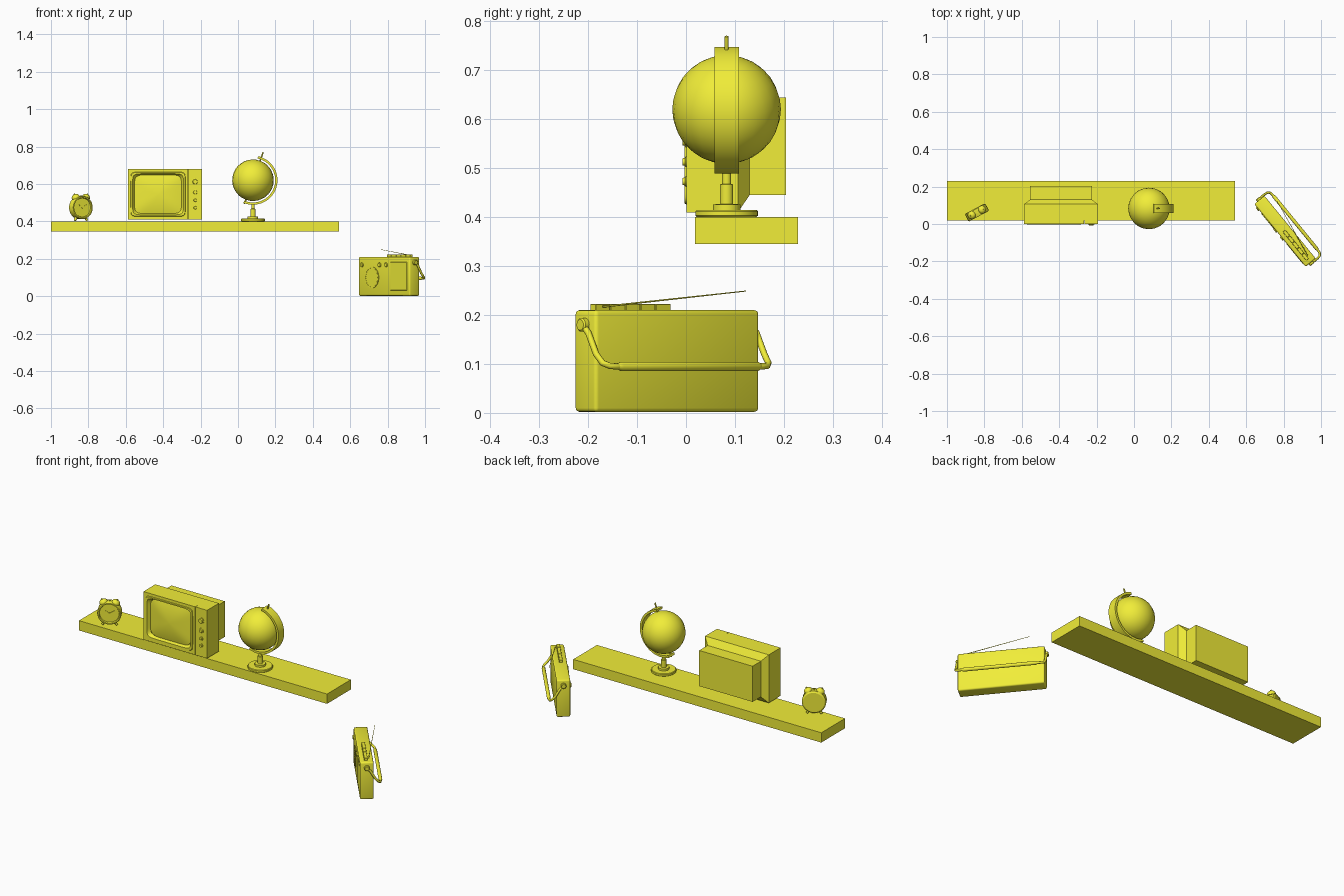
import bpy, bmesh, math
from math import sin, cos, pi, radians
from mathutils import Matrix, Vector

if "Cube" in bpy.data.objects:
    bpy.data.objects.remove(bpy.data.objects["Cube"])

YELLOW = bpy.data.materials.new("yellow")
YELLOW.diffuse_color = (0.88, 0.85, 0.04, 1)
YELLOW.use_nodes = True
YELLOW.node_tree.nodes["Principled BSDF"].inputs["Base Color"].default_value = YELLOW.diffuse_color
I = Matrix.Identity(4)
T = lambda x, y, z: Matrix.Translation((x, y, z))
R = lambda deg, axis: Matrix.Rotation(radians(deg), 4, axis)
FRONT = R(90, 'X')      # turns a lathe axis towards -y
SIDE = R(90, 'Y')       # turns a lathe axis towards +x


def finish(name, bm, m=I):
    bmesh.ops.recalc_face_normals(bm, faces=bm.faces)
    me = bpy.data.meshes.new(name)
    bm.to_mesh(me)
    bm.free()
    ob = bpy.data.objects.new(name, me)
    bpy.context.collection.objects.link(ob)
    ob.matrix_world = m
    me.materials.append(YELLOW)
    return ob


def box(name, lo, hi, m=I, bevel=0, segs=2):
    bm = bmesh.new()
    lo, hi = Vector(lo), Vector(hi)
    bmesh.ops.create_cube(bm, size=1, matrix=Matrix.Translation((lo + hi) / 2) @ Matrix.Diagonal((*(hi - lo), 1)))
    if bevel:
        bmesh.ops.bevel(bm, geom=bm.edges[:], offset=bevel, segments=segs, profile=0.5, affect='EDGES')
    return finish(name, bm, m)


def loft(name, loops, m=I, caps=True):
    bm = bmesh.new()
    rows = [[bm.verts.new(p) for p in loop] for loop in loops]
    n = len(rows[0])
    for a, b in zip(rows, rows[1:]):
        for i in range(n):
            j = (i + 1) % n
            bm.faces.new((a[i], a[j], b[j], b[i]))
    if caps:
        bm.faces.new(rows[0])
        bm.faces.new(rows[-1])
    return finish(name, bm, m)


def lathe(name, profile, m=I, n=32):
    return loft(name, [[(max(r, 1e-4) * cos(2 * pi * i / n), max(r, 1e-4) * sin(2 * pi * i / n), h)
                        for i in range(n)] for r, h in profile], m)


def tube(name, pts, radius, m=I, tip=1.0):
    cu = bpy.data.curves.new(name, 'CURVE')
    cu.dimensions = '3D'
    cu.bevel_depth = radius
    cu.bevel_resolution = 2
    cu.use_fill_caps = True
    sp = cu.splines.new('POLY')
    sp.points.add(len(pts) - 1)
    for p, co in zip(sp.points, pts):
        p.co = (*co, 1)
    sp.points[-1].radius = tip
    cu.materials.append(YELLOW)
    ob = bpy.data.objects.new(name, cu)
    bpy.context.collection.objects.link(ob)
    ob.matrix_world = m
    return ob


# Shelf
box("shelf", (-1, 0.018, 0.345), (0.54, 0.229, 0.40))

# Television: cabinet with a tapered step to the back housing
def rect(dx, dz, y):
    return [(x, y, z) for x, z in ((-0.588 + dx, 0.41 + dz), (-0.193 - dx, 0.41 + dz),
                                   (-0.193 - dx, 0.68 - dz), (-0.588 + dx, 0.68 - dz))]
loft("television_cabinet", [rect(0, 0, 0.02), rect(0, 0, 0.106), rect(0.032, 0.035, 0.13), rect(0.032, 0.035, 0.204)])
box("television_control_panel", (-0.265, 0.001, 0.41), (-0.193, 0.02, 0.68))

# Screen surround and bulging tube
def squircle(hx, hz, e, y, n=64):
    f = lambda c: math.copysign(abs(c) ** (2 / e), c) if abs(c) > 1e-9 else 0
    return [(hx * f(cos(2 * pi * i / n)), y, hz * f(sin(2 * pi * i / n))) for i in range(n)]
TV = T(-0.4275, 0, 0.545)
loft("television_screen_surround", [squircle(0.1605, 0.135, 300, 0.02), squircle(0.1605, 0.135, 300, 0.001),
     squircle(0.146, 0.119, 14, 0.001), squircle(0.144, 0.117, 14, -0.003), squircle(0.136, 0.110, 10, -0.003),
     squircle(0.126, 0.104, 7, 0.014)], TV, caps=False)
loft("television_screen", [squircle(0.127 * s, 0.105 * s, 2 + 4 * s, 0.014 - 0.014 * (1 - s * s))
     for s in (1, 0.9, 0.75, 0.55, 0.3, 0.05)], TV)
for i, (z, r) in enumerate(((0.612, 0.018), (0.556, 0.014), (0.513, 0.011), (0.473, 0.011))):
    lathe("television_knob_%d" % i, [(r, 0), (r, 0.002), (r * 0.75, 0.003), (r * 0.65, 0.008), (0, 0.008)],
          T(-0.229, 0.001, z) @ FRONT, 20)

# Globe: ball, meridian arm, axle and stand
GX, GY, GZ = 0.08, 0.083, 0.62
bm = bmesh.new()
bmesh.ops.create_uvsphere(bm, u_segments=24, v_segments=16, radius=0.111)
finish("globe_ball", bm, T(GX, GY, GZ) @ R(20, 'Y'))
arc = []
for i in range(33):
    a = radians(78 - i * 191 / 32)
    arc.append([(r * cos(a), y, r * sin(a)) for r, y in
                ((0.119, -0.025), (0.131, -0.025), (0.131, 0.025), (0.119, 0.025))])
loft("globe_meridian_arm", arc, T(GX, GY, GZ))
lathe("globe_axle", [(0.004, -0.135), (0.004, 0.159)], T(GX, GY, GZ) @ R(20, 'Y'), 12)
lathe("globe_stand", [(0.06, 0.40), (0.064, 0.403), (0.064, 0.412), (0.061, 0.415), (0.028, 0.415), (0.028, 0.426),
      (0.0135, 0.427), (0.0135, 0.467), (0.009, 0.468), (0.009, 0.494)], T(GX, GY, 0))

# Alarm clock
CL = T(-0.84, 0.062, 0.474) @ R(28, 'Z')
lathe("clock_body", [(0, -0.023), (0.054, -0.023), (0.062, -0.018), (0.062, 0.018), (0.059, 0.023), (0.053, 0.023),
      (0.050, 0.015), (0.004, 0.015), (0.004, 0.019), (0, 0.019)], CL @ FRONT)
for name, deg, length in (("hour", -55, 0.024), ("minute", 60, 0.036)):
    box("clock_%s_hand" % name, (-0.0015, -0.0185, 0), (0.0015, -0.0165, length), CL @ R(deg, 'Y'))
for side, s in (("left", -1), ("right", 1)):
    lathe("clock_bell_" + side, [(0, 0), (0.022, 0), (0.0215, 0.006), (0.018, 0.012), (0.011, 0.017), (0.004, 0.019),
          (0.004, 0.023), (0, 0.023)], CL @ T(s * 0.031, 0, 0.053) @ R(s * 28, 'Y'), 20)
    lathe("clock_foot_" + side, [(0.006, -0.079), (0.008, -0.058), (0.008, -0.05)], CL @ R(-s * 28, 'Y'), 12)
tube("clock_hammer", [(0, 0, 0.058), (0, 0, 0.068)], 0.003, CL)

# Radio body, turned on the floor
RA = T(0.8075, -0.039, 0) @ R(-50.7, 'Z')
box("radio_body", (-0.2165, -0.035, 0.002), (0.2165, 0.035, 0.21), RA, 0.008, 3)
box("radio_dial_panel", (0.055, -0.037, 0.03), (0.195, -0.033, 0.182), RA, 0.0018, 1)
lathe("radio_speaker_ring", [(0.057, 0), (0.057, 0.003), (0.052, 0.003), (0.051, 0.001), (0, 0.001)],
      RA @ T(-0.10, -0.035, 0.10) @ FRONT, 40)
for i in range(-4, 5):
    half = math.sqrt(0.052 ** 2 - (i * 0.011) ** 2)
    z = 0.10 + i * 0.011
    box("radio_speaker_slat_%d" % (i + 4), (-0.10 - half, -0.039, z - 0.0035), (-0.10 + half, -0.035, z + 0.0035), RA)
for i, u in enumerate((-0.185, -0.035, 0.02)):
    lathe("radio_knob_%d" % i, [(0.012, 0), (0.012, 0.005), (0.01, 0.007), (0, 0.007)],
          RA @ T(u, -0.035, 0.167) @ FRONT, 20)

# Radio push buttons and aerial
for i in range(5):
    u = -0.005 + i * 0.04
    box("radio_button_%d" % i, (u, -0.012, 0.208), (u + 0.038, 0.006, 0.223), RA, 0.001, 1)
tube("radio_aerial", [(0.93, -0.17, 0.217), (0.765, 0.122, 0.249)], 0.002, I, 0.5)

# Radio carrying handle with pivots and grip
arm = [(0.222, 0, 0.18), (0.222, 0.018, 0.163), (0.222, 0.043, 0.12), (0.219, 0.06, 0.102), (0.208, 0.07, 0.096),
       (0.19, 0.072, 0.095)]
tube("radio_handle", arm + [(-x, y, z) for x, y, z in reversed(arm)], 0.0065, RA)
lathe("radio_handle_grip", [(0.006, -0.188), (0.0095, -0.18), (0.0095, 0.18), (0.006, 0.188)],
      RA @ T(0, 0.072, 0.095) @ SIDE, 16)
for side, s in (("left", -1), ("right", 1)):
    lathe("radio_pivot_" + side, [(0.014, 0), (0.014, 0.011), (0.011, 0.014), (0, 0.014)],
          RA @ T(s * 0.2155, 0, 0.18) @ R(s * 90, 'Y'), 20)

# Smooth the round parts and keep edges sharp
for ob in bpy.context.collection.objects:
    ob.select_set(ob.type == 'MESH')
    if ob.type == 'MESH':
        bpy.context.view_layer.objects.active = ob
bpy.ops.object.shade_smooth_by_angle(angle=radians(32))
